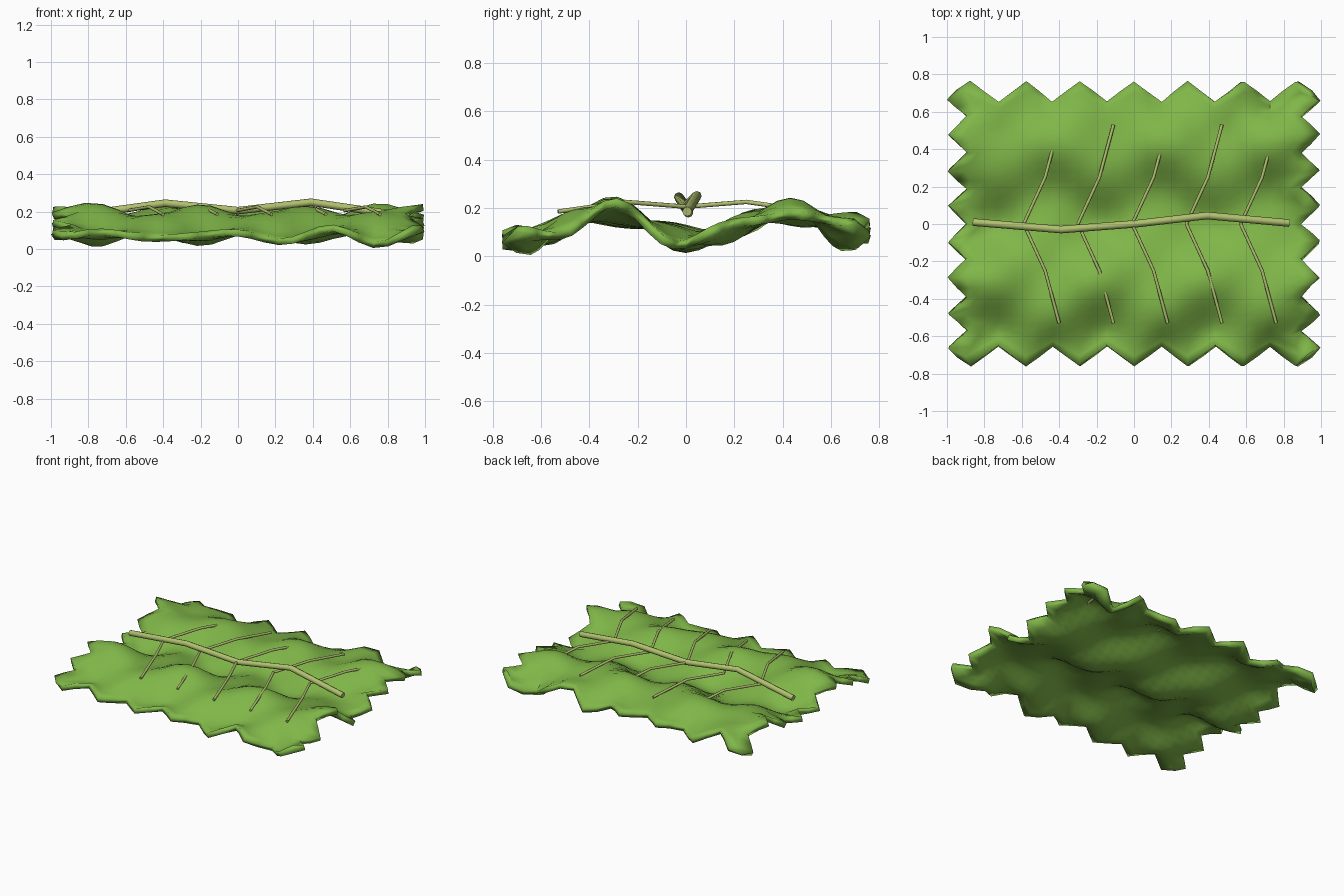
import bpy, bmesh
from math import cos, pi

cube = bpy.data.objects.get("Cube")
if cube:
    bpy.data.objects.remove(cube, do_unlink=True)


def material(name, rgb):
    mat = bpy.data.materials.new(name)
    mat.use_nodes = True
    mat.diffuse_color = (*rgb, 1)
    mat.node_tree.nodes["Principled BSDF"].inputs["Base Color"].default_value = (*rgb, 1)
    return mat


leaf_green = material("leaf green", (0.215, 0.47, 0.065))
vein_green = material("pale vein green", (0.44, 0.53, 0.16))


def wave(value, period, peak=0.0):
    return cos(2 * pi * (value - peak) / period)


def teeth(value, period, peak=0.0):
    """Triangle wave from 0 to 1."""
    return abs(2 * (((value - peak) / period) % 1) - 1)


def edge_weight(value, half, band=0.22):
    return max(0, (abs(value) - half + band) / band)


def leaf_point(u, v):
    """Flat grid position to wavy, toothed leaf position."""
    wx, wy = edge_weight(u, HALF_X), edge_weight(v, HALF_Y)
    x = u + (1 if u > 0 else -1) * wx * (teeth(v, 0.192, 0.096) * 0.10 - 0.052)
    y = v + (1 if v > 0 else -1) * wy * (teeth(u, 0.29) * 0.11 - 0.07)
    # broad folds across the leaf, crossed by two sets of smaller bumps
    fold = wave(v, 0.74, 0.04)
    z = 0.126 - 0.057 * fold
    z += 0.018 * wave(u, 0.53) * fold
    z += 0.032 * wave(u, 0.58, -0.16) * wave(v, 0.49, -0.28)
    # ruffled rim, lifted at the back
    ruffle, lift = (0.03, 0.03) if v > 0 else (0.012, 0.0)
    z += wy * (ruffle * wave(u, 0.44, 0.1) + lift)
    z += 0.02 * wx * wave(v, 0.38, 0.1)
    return x, y, z


def smooth(obj, degrees):
    bpy.ops.object.select_all(action="DESELECT")
    obj.select_set(True)
    bpy.context.view_layer.objects.active = obj
    bpy.ops.object.shade_smooth_by_angle(angle=degrees * pi / 180)


# Leaf blade: a toothed grid with thickness
COLS, ROWS = 26, 30
STEP_X, STEP_Y = 0.0725, 0.048
HALF_X, HALF_Y = COLS * STEP_X / 2, ROWS * STEP_Y / 2
bm = bmesh.new()
grid = [[bm.verts.new(leaf_point(i * STEP_X - HALF_X, j * STEP_Y - HALF_Y))
         for i in range(COLS + 1)] for j in range(ROWS + 1)]
for low, high in zip(grid, grid[1:]):
    for i in range(COLS):
        bm.faces.new((low[i], low[i + 1], high[i + 1], high[i]))
mesh = bpy.data.meshes.new("leaf_blade")
bm.to_mesh(mesh)
bm.free()
blade = bpy.data.objects.new("leaf_blade", mesh)
bpy.context.collection.objects.link(blade)
mesh.materials.append(leaf_green)
smooth(blade, 50)
thick = blade.modifiers.new("thickness", "SOLIDIFY")
thick.thickness = 0.036
thick.offset = 0


def vein(name, points, radius):
    curve = bpy.data.curves.new(name, "CURVE")
    curve.dimensions = "3D"
    curve.bevel_depth = radius
    curve.bevel_resolution = 2
    curve.use_fill_caps = True
    spline = curve.splines.new("POLY")
    spline.points.add(len(points) - 1)
    for p, co in zip(spline.points, points):
        p.co = (*co, 1)
    curve.materials.append(vein_green)
    obj = bpy.data.objects.new(name, curve)
    bpy.context.collection.objects.link(obj)


# Central rib
vein("central_rib", [(-0.86, 0.01, 0.18), (-0.39, -0.03, 0.245), (0, 0, 0.205),
                     (0.39, 0.045, 0.25), (0.83, 0.005, 0.185)], 0.02)

# Side veins in mirrored pairs
for n in range(5):
    x = -0.59 + n * 0.29
    for label, s in (("back", 1), ("front", -1)):
        vein(f"{label}_vein_{n + 1}", [(x, 0, 0.205), (x + 0.115, s * 0.25, 0.225),
                                      (x + 0.19, s * 0.53, 0.185)], 0.009)
